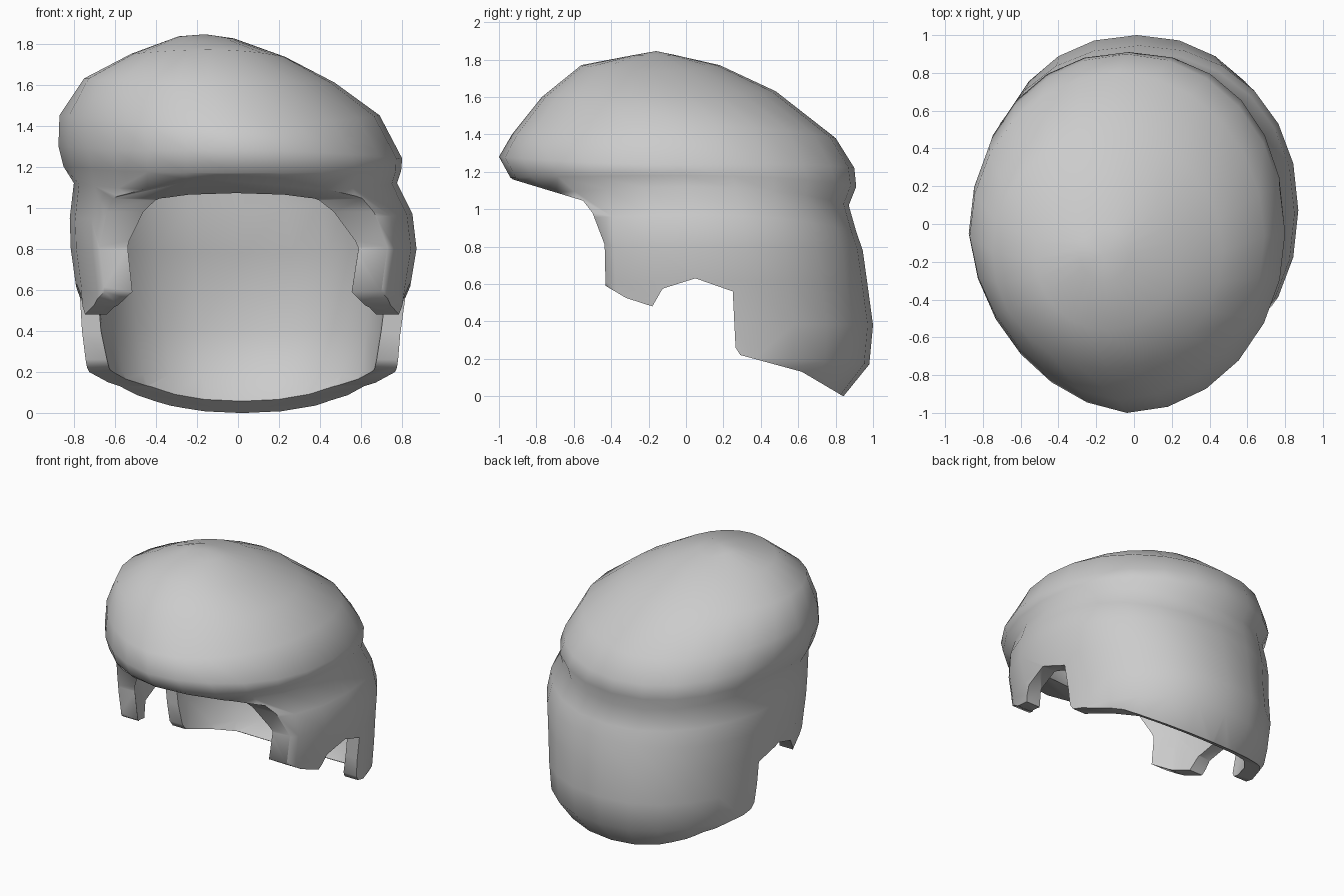
import bpy, bmesh, math

SEG = 24
grey = bpy.data.materials.new("plain grey")
grey.diffuse_color = (0.6, 0.6, 0.6, 1)


def add_object(name, bm):
    bmesh.ops.recalc_face_normals(bm, faces=bm.faces)
    mesh = bpy.data.meshes.new(name)
    bm.to_mesh(mesh)
    bm.free()
    obj = bpy.data.objects.new(name, mesh)
    bpy.context.collection.objects.link(obj)
    mesh.materials.append(grey)
    return obj


def bulge(v, p):
    return math.copysign(abs(v) ** p, v) if abs(v) > 1e-6 else 0.0


def loft(name, apex, rows, power, flat=()):
    """Closed dome; each row gives left x,z  right x,z  front y,z  back y,z.
    power squares off a row; flat rows are pulled in at the front left."""
    bm = bmesh.new()
    top = bm.verts.new(apex)
    rings = []
    for r, (xl, zl, xr, zr, yf, zf, yb, zb) in enumerate(rows):
        ring = []
        for i in range(SEG):
            a = 2 * math.pi * i / SEG
            c, s = math.cos(a), math.sin(a)
            zx = (zl + zr) / 2 + (zr - zl) / 2 * c
            zy = (zf + zb) / 2 + (zb - zf) / 2 * s
            k = 1 - 0.05 * math.sin(2 * a) if r in flat and c < 0 and s < 0 else 1
            ring.append(bm.verts.new((
                (xl + xr) / 2 + (xr - xl) / 2 * k * bulge(c, power(r)),
                (yf + yb) / 2 + (yb - yf) / 2 * k * bulge(s, power(r)),
                zx * c * c + zy * s * s)))
        rings.append(ring)
    for i in range(SEG):
        j = (i + 1) % SEG
        bm.faces.new((top, rings[0][i], rings[0][j]))
        for a, b in zip(rings, rings[1:]):
            bm.faces.new((a[i], b[i], b[j], a[j]))
    bm.faces.new(rings[-1])
    return add_object(name, bm)


# Outer hair: tilted crown cap bulging over a rounded lower shell
hair = loft("hair_shell", (-0.16, -0.16, 1.845), [
    (-0.29, 1.835, -0.02, 1.825, -0.30, 1.82, -0.02, 1.815),
    (-0.52, 1.75, 0.23, 1.735, -0.56, 1.77, 0.18, 1.77),
    (-0.75, 1.63, 0.47, 1.61, -0.77, 1.60, 0.48, 1.63),
    (-0.87, 1.45, 0.69, 1.45, -0.93, 1.40, 0.80, 1.38),
    (-0.875, 1.30, 0.80, 1.24, -1.00, 1.28, 0.90, 1.22),
    (-0.85, 1.20, 0.795, 1.18, -0.94, 1.17, 0.91, 1.12),
    (-0.80, 1.12, 0.775, 1.12, -0.83, 1.08, 0.87, 1.02),
    (-0.82, 0.95, 0.85, 0.97, -0.80, 0.95, 0.91, 0.88),
    (-0.815, 0.80, 0.87, 0.80, -0.80, 0.80, 0.945, 0.78),
    (-0.79, 0.62, 0.84, 0.62, -0.80, 0.60, 0.97, 0.60),
    (-0.775, 0.40, 0.805, 0.38, -0.78, 0.40, 1.00, 0.38),
    (-0.75, 0.20, 0.79, 0.20, -0.74, 0.20, 0.98, 0.17),
    (-0.60, -0.05, 0.65, -0.05, -0.50, -0.05, 0.81, -0.04),
], lambda r: 1 if r < 5 else 0.93, flat=(3, 4, 5))

# Hollow for the head
hollow = loft("head_hollow", (-0.15, -0.13, 1.74), [
    (-0.48, 1.66, 0.25, 1.63, -0.53, 1.66, 0.25, 1.65),
    (-0.68, 1.53, 0.46, 1.51, -0.70, 1.52, 0.48, 1.51),
    (-0.76, 1.36, 0.64, 1.36, -0.79, 1.36, 0.72, 1.33),
    (-0.74, 1.18, 0.69, 1.16, -0.72, 1.18, 0.79, 1.10),
    (-0.71, 1.05, 0.70, 1.05, -0.62, 1.05, 0.78, 1.00),
    (-0.71, 0.80, 0.76, 0.80, -0.63, 0.80, 0.85, 0.78),
    (-0.68, 0.40, 0.71, 0.40, -0.63, 0.40, 0.89, 0.40),
    (-0.64, 0.20, 0.68, 0.20, -0.60, 0.20, 0.84, 0.18),
    (-0.50, -0.10, 0.53, -0.10, -0.45, -0.10, 0.62, -0.10),
], lambda r: 1 if r < 3 else 0.82 if r < 6 else 0.9)

# Hem line: fringe, sideburn, ear notch, nape
hem = [(-1.3, 1.25), (-0.93, 1.16), (-0.55, 1.045), (-0.50, 0.98), (-0.435, 0.81),
       (-0.43, 0.59), (-0.32, 0.525), (-0.18, 0.48), (-0.125, 0.575), (0.05, 0.63),
       (0.25, 0.56), (0.265, 0.26), (0.29, 0.22), (0.62, 0.13), (0.84, 0.0),
       (1.2, -0.21), (1.2, -0.6), (-1.3, -0.6)]
bm = bmesh.new()
side = [[bm.verts.new((x, y, z)) for y, z in hem] for x in (-1.3, 1.3)]
bm.faces.new(side[0])
bm.faces.new(side[1][::-1])
for i in range(len(hem)):
    j = (i + 1) % len(hem)
    bm.faces.new((side[0][i], side[0][j], side[1][j], side[1][i]))
trim = add_object("hem_cutter", bm)

# Cut hollow and hem, then smooth
bpy.context.view_layer.objects.active = hair
hair.select_set(True)
for cutter in (hollow, trim):
    mod = hair.modifiers.new("cut", 'BOOLEAN')
    mod.operation = 'DIFFERENCE'
    mod.solver = 'EXACT'
    mod.object = cutter
    bpy.ops.object.modifier_apply(modifier=mod.name)
    bpy.data.objects.remove(cutter)
bpy.ops.object.shade_smooth_by_angle(angle=math.radians(62))
